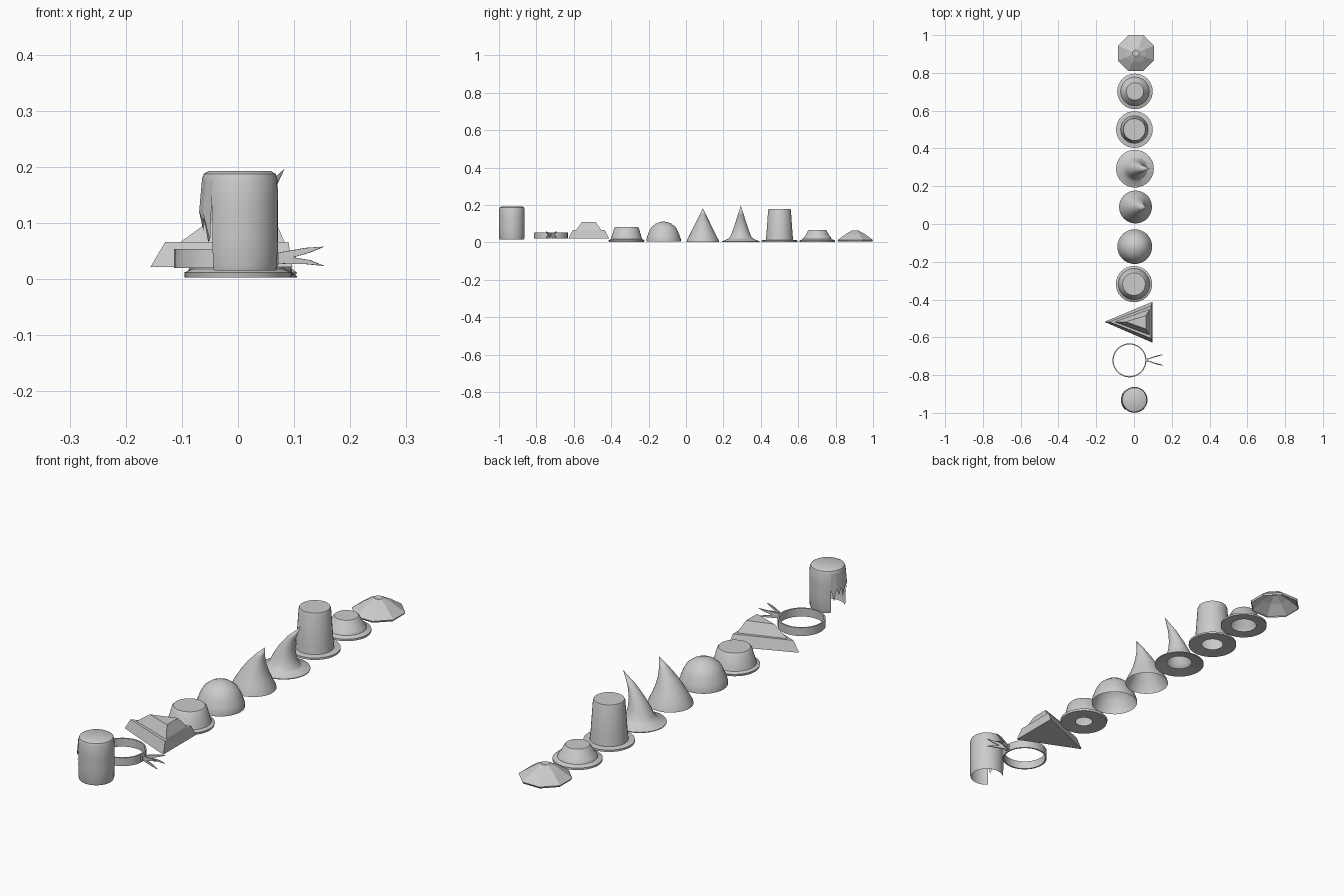
import bpy, bmesh
from math import sin, cos, pi, radians

if "Cube" in bpy.data.objects:
    bpy.data.objects.remove(bpy.data.objects["Cube"])


def finish(name, bm, angle=30):
    bmesh.ops.recalc_face_normals(bm, faces=bm.faces)
    me = bpy.data.meshes.new(name)
    bm.to_mesh(me)
    bm.free()
    ob = bpy.data.objects.new(name, me)
    bpy.context.collection.objects.link(ob)
    if angle:
        bpy.context.view_layer.objects.active = ob
        ob.select_set(True)
        bpy.ops.object.shade_smooth_by_angle(angle=radians(angle))
        ob.select_set(False)
    return ob


def lathe(profile, cx, cy, n=32, turn=0.0):
    """Rings of (radius, z[, x shift]); radius 0 closes to a point."""
    bm = bmesh.new()
    rings = []
    for p in profile:
        r, z = p[:2]
        s = p[2] if len(p) > 2 else 0
        m = 1 if r == 0 else n
        rings.append([bm.verts.new((cx + s + r * cos(turn + 2 * pi * i / n),
                                    cy + r * sin(turn + 2 * pi * i / n), z)) for i in range(m)])
    for a, b in zip(rings, rings[1:]):
        for i in range(n):
            j = (i + 1) % n
            if len(b) == 1:
                bm.faces.new((a[i], a[j], b[0]))
            else:
                bm.faces.new((a[i], a[j], b[j], b[i]))
    return bm


# Round hats, each a turned profile
finish("flat_cap", lathe([(.033, .006), (.094, .003), (.096, .012), (.083, .018), (.08, .027),
                          (.066, .077), (.06, .083), (0, .083)], 0, -.318))
finish("dome_hat", lathe([(.092, .004), (.092, .018), (.087, .034), (.077, .06), (.064, .083),
                          (.042, .1), (.02, .109), (0, .112)], .004, -.12))
finish("bent_cone_hat", lathe([(.087, .003), (.084, .014), (.068, .045, .001), (.053, .075, .005),
                               (.036, .11, .014), (.018, .146, .03), (0, .183, .053)], .008, .09))
finish("pointed_brim_hat", lathe([(.05, .012), (.1, .003), (.1, .006), (.066, .02), (.054, .035, .001),
                                  (.043, .065, .004), (.031, .1, .014), (.017, .145, .037),
                                  (0, .197, .078)], .005, .293))
finish("tall_hat", lathe([(.042, .007), (.097, .003), (.097, .011), (.073, .014), (.07, .04),
                          (.061, .172), (.058, .179), (0, .179)], .002, .5))
finish("short_brim_hat", lathe([(.05, .006), (.094, .003), (.094, .011), (.076, .018), (.072, .028),
                                (.064, .036), (.05, .063), (.046, .067), (0, .067)], .005, .702))

# Low-poly eight-sided straw hat
finish("octagon_hat", lathe([(.098, .004), (.103, .012), (.055, .045), (.018, .064), (0, .062)],
                            .01, .905, 8, pi / 8), 0)

# Three-cornered hat: folded brim and crown
bm = bmesh.new()
levels = [(-.156, .097, .108, .022), (-.13, .09, .085, .066),
          (-.103, .083, .068, .066), (-.042, .064, .036, .11)]
rings = []
for tip, back, half, z in levels:
    rings.append([bm.verts.new(c) for c in ((tip, -.518, z), (back, -.52 - half, z), (back, -.52 + half, z))])
for a, b in zip(rings, rings[1:]):
    for i in range(3):
        j = (i + 1) % 3
        bm.faces.new((a[i], a[j], b[j], b[i]))
bm.faces.new(rings[0])
bm.faces.new(rings[-1])
finish("three_cornered_hat", bm, 0)

# Headband ring with thickness
band = lathe([(.09, .02), (.09, .054), (.084, .054), (.084, .02), (.09, .02)], -.024, -.722)
bmesh.ops.remove_doubles(band, verts=band.verts, dist=1e-5)
finish("headband", band)

# Forked headband tails
for side in (-1, 1):
    bm = bmesh.new()
    y = -.722
    root = [bm.verts.new((.064, y, z)) for z in (.028, .046)]
    mid = bm.verts.new((.098, y + side * .014, .039))
    for tip, edge, r in ((.024, .027, root[0]), (.058, .056, root[1])):
        e = bm.verts.new((.122, y + side * .022, edge))
        t = bm.verts.new((.152, y + side * .028, tip))
        w = bm.verts.new((.128, y + side * .023, edge + (.007 if r is root[0] else -.008)))
        bm.faces.new((r, e, t, w, mid))
    bm.faces.new((root[0], mid, root[1]))
    ob = finish("headband_tail", bm, 0)
    ob.modifiers.new("thick", 'SOLIDIFY').thickness = .004
bpy.ops.mesh.primitive_cube_add(size=1, location=(.067, -.722, .037))
knot = bpy.context.object
knot.name = "headband_knot"
knot.scale = (.012, .018, .022)

# Hood with an open face on the -x side
bm = lathe([(.065, .016), (.0675, .025), (.0685, .08), (.0685, .13), (.0675, .178),
            (.064, .188), (.055, .193), (0, .193)], .003, -.931)
gone = [f for f in bm.faces if f.calc_center_median().z < .13 and f.calc_center_median().x < -.047]
bmesh.ops.delete(bm, geom=gone, context='FACES')
finish("hood", bm)

# Fringe locks hanging over the opening
bm = bmesh.new()
for k, low in enumerate((.063, .085, .072, .1, .066)):
    a = pi + radians((k - 2) * 18)
    pts = [(-9, .068, .178), (-10, .073, .12), (2, .067, low), (10, .073, .12), (9, .068, .178)]
    bm.faces.new([bm.verts.new((.003 + r * cos(a + radians(d)), -.931 + r * sin(a + radians(d)), z))
                  for d, r, z in pts])
finish("hood_fringe", bm, 0)
